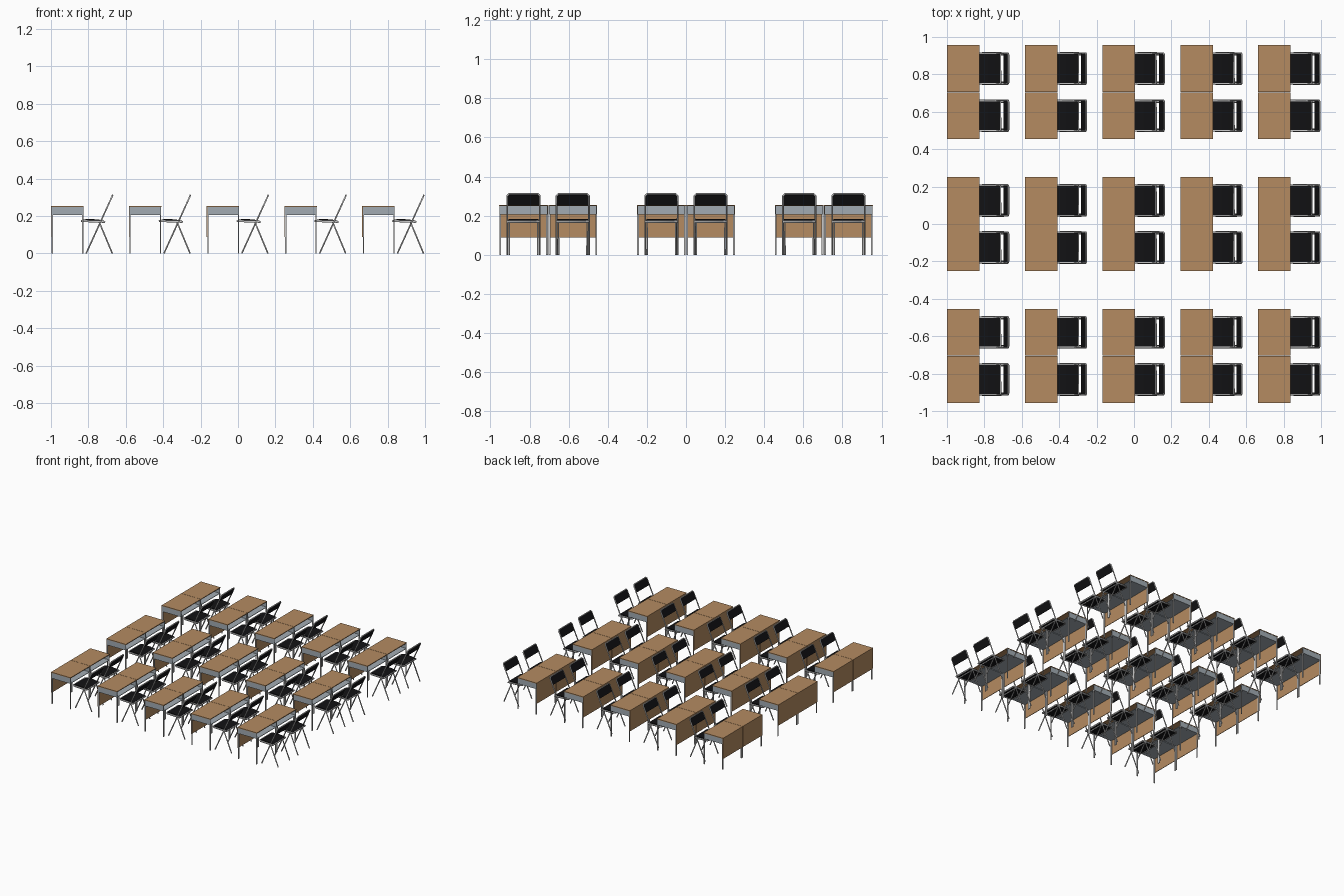
import bpy, bmesh
from mathutils import Vector

if "Cube" in bpy.data.objects:
    bpy.data.objects.remove(bpy.data.objects["Cube"])


def material(name, rgb):
    m = bpy.data.materials.new(name)
    m.diffuse_color = (*rgb, 1)
    m.use_nodes = True
    m.node_tree.nodes["Principled BSDF"].inputs["Base Color"].default_value = m.diffuse_color
    return m


WOOD = material("wood", (0.46, 0.26, 0.12))
BLACK = material("black_padding", (0.006, 0.006, 0.007))
STEEL = material("painted_steel", (0.36, 0.41, 0.45))


def link(name, mesh, mat=None):
    ob = bpy.data.objects.new(name, mesh)
    bpy.context.collection.objects.link(ob)
    if mat:
        mesh.materials.append(mat)
    return ob


def boxes(name, ranges, mat=None):
    """One mesh from several (x0, x1, y0, y1, z0, z1) boxes."""
    bm = bmesh.new()
    for x0, x1, y0, y1, z0, z1 in ranges:
        vs = bmesh.ops.create_cube(bm, size=1)["verts"]
        for v in vs:
            v.co = Vector(((x0 + x1) / 2 + v.co.x * (x1 - x0),
                           (y0 + y1) / 2 + v.co.y * (y1 - y0),
                           (z0 + z1) / 2 + v.co.z * (z1 - z0)))
    me = bpy.data.meshes.new(name)
    bm.to_mesh(me)
    bm.free()
    return link(name, me, mat)


def pad(name, profile, half, mat):
    """An xz outline extruded across y."""
    bm = bmesh.new()
    f = bm.faces.new([bm.verts.new((x, -half, z)) for x, z in profile])
    ext = bmesh.ops.extrude_face_region(bm, geom=[f])["geom"]
    for v in ext:
        if isinstance(v, bmesh.types.BMVert):
            v.co.y = half
    bmesh.ops.recalc_face_normals(bm, faces=bm.faces)
    me = bpy.data.meshes.new(name)
    bm.to_mesh(me)
    bm.free()
    return link(name, me, mat)


def tube(name, paths, r=0.0045):
    """Bent steel tubes, converted to a mesh so that copies share it."""
    cu = bpy.data.curves.new(name, "CURVE")
    cu.dimensions = "3D"
    cu.bevel_depth = r
    cu.bevel_resolution = 1
    cu.use_fill_caps = True
    for pts in paths:
        s = cu.splines.new("POLY")
        s.points.add(len(pts) - 1)
        for p, co in zip(s.points, pts):
            p.co = (*co, 1)
    tmp = bpy.data.objects.new(name + "_path", cu)
    bpy.context.collection.objects.link(tmp)
    bpy.context.view_layer.update()
    me = bpy.data.meshes.new_from_object(
        tmp.evaluated_get(bpy.context.evaluated_depsgraph_get()))
    bpy.data.objects.remove(tmp)
    me.name = name
    for p in me.polygons:
        p.use_smooth = len(p.vertices) == 4
    return link(name, me)


H = 0.125   # half desk width; x = 0 is the front panel face
D = 0.174   # desk depth

# Desk: top, modesty panel, open tray, legs
parts = [
    boxes("desk_top", [(0, D, -H, H, 0.249, 0.255)], WOOD),
    boxes("front_panel", [(0, 0.004, -H + 0.001, H - 0.001, 0.088, 0.249)], WOOD),
    boxes("tray", [(0.004, D - 0.001, -H + 0.002, H - 0.002, 0.205, 0.209),
                   (0.005, 0.008, -H + 0.002, H - 0.002, 0.209, 0.249)]
          + [(0.004, D - 0.001, min(a, b), max(a, b), 0.205, 0.249)
             for a, b in ((-H + 0.002, -H + 0.006), (H - 0.002, H - 0.006))], STEEL),
    boxes("desk_legs", [(x, x + 0.006, y, y + 0.009, 0, 0.206)
                        for x in (0.004, D - 0.007)
                        for y in (-H + 0.001, H - 0.010)]),
]

# Chair frame: hoop forming front legs and back, rear legs, seat rail
W = 0.083
parts += [
    tube("front_leg_hoop", [[(0.188, -W, 0), (0.3255, -W, 0.302), (0.329, -W + 0.009, 0.311),
                             (0.329, W - 0.009, 0.311), (0.3255, W, 0.302), (0.188, W, 0)]]),
    tube("rear_leg_hoop", [[(0.328, -0.073, 0), (0.258, -0.073, 0.168),
                            (0.258, 0.073, 0.168), (0.328, 0.073, 0)]]),
    tube("seat_rail", [[(0.285, -W + 0.003, 0.169), (0.175, -W + 0.003, 0.173),
                        (0.165, -W + 0.012, 0.174), (0.165, W - 0.012, 0.174),
                        (0.175, W - 0.003, 0.173), (0.285, W - 0.003, 0.169),
                        (0.285, -W + 0.003, 0.169)]], 0.006),
]

# Padded seat and backrest
parts += [
    pad("seat", [(0.165, 0.172), (0.284, 0.168), (0.284, 0.175), (0.255, 0.181),
                 (0.22, 0.184), (0.185, 0.183), (0.165, 0.178)], 0.077, BLACK),
    pad("backrest", [(0.301, 0.254), (0.326, 0.309), (0.331, 0.307), (0.306, 0.252)],
        0.080, BLACK),
]

# Repeat the set: five columns, three rows of paired desks
spots = [(-1 + 0.416 * i, r * 0.705 + s * 0.126)
         for i in range(5) for r in (-1, 0, 1) for s in (-1, 1)]
for ob in parts:
    for n, (x, y) in enumerate(spots):
        copy = ob if n == 0 else ob.copy()
        if n:
            bpy.context.collection.objects.link(copy)
        copy.location = (x, y, 0)
